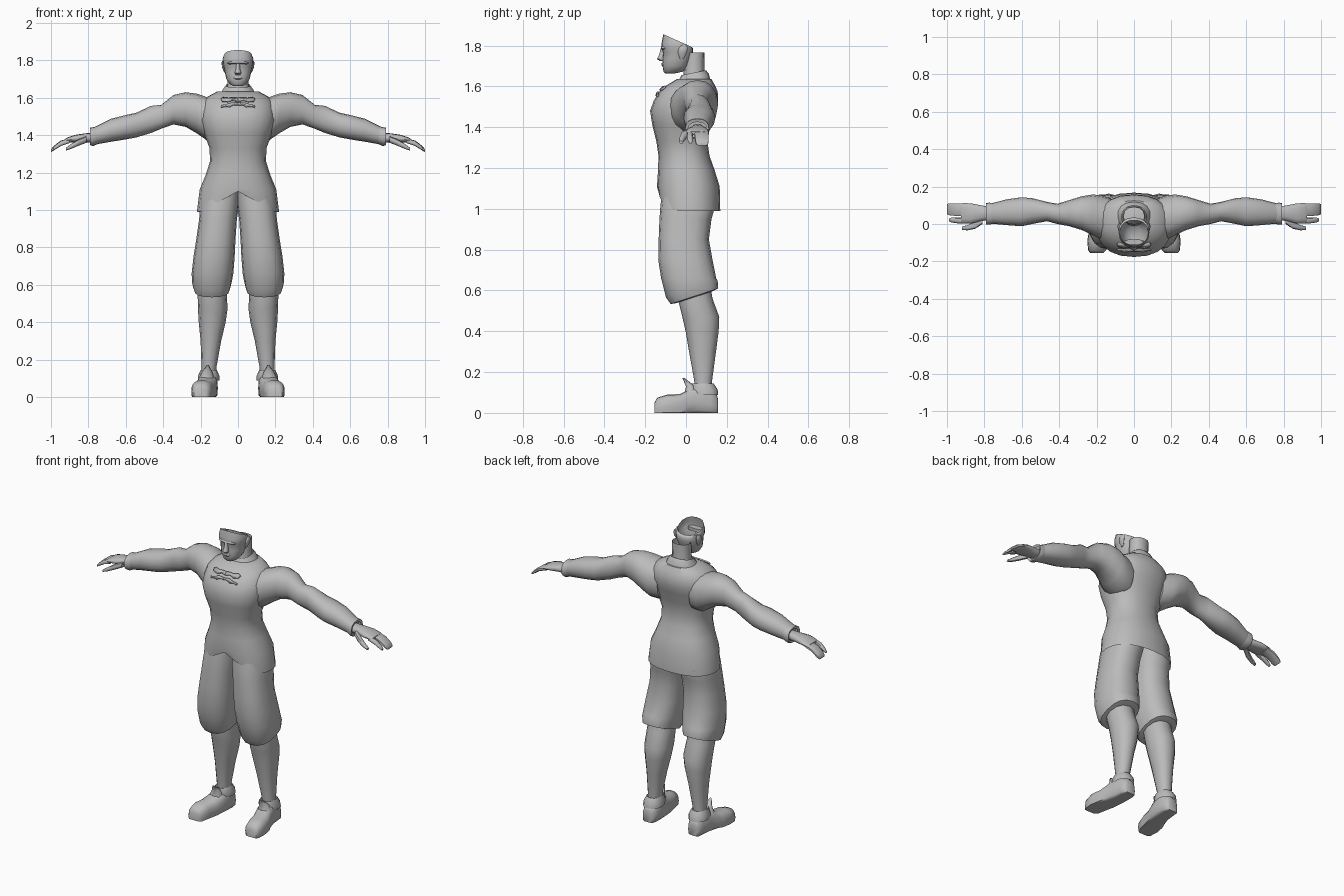
import bpy, bmesh, math

grey = bpy.data.materials.new("plain_grey")
grey.diffuse_color = (0.5, 0.5, 0.5, 1)


def finish(name, bm, mirror=False, angle=50):
    """Turn a bmesh into a smooth-shaded object, optionally mirrored across x."""
    bmesh.ops.recalc_face_normals(bm, faces=bm.faces)
    me = bpy.data.meshes.new(name)
    bm.to_mesh(me)
    bm.free()
    me.materials.append(grey)
    ob = bpy.data.objects.new(name, me)
    bpy.context.collection.objects.link(ob)
    if mirror:
        m = ob.modifiers.new("mirror", 'MIRROR')
        m.use_mirror_merge = False
    bpy.ops.object.select_all(action='DESELECT')
    ob.select_set(True)
    bpy.context.view_layer.objects.active = ob
    bpy.ops.object.shade_smooth_by_angle(angle=math.radians(angle))
    return ob


def loft(name, axis, rings, n=16, p=2.3, caps=(True, True), warp=None, mirror=False):
    """Skin rounded rings (position, a0, a1, b0, b1) placed along an axis.
    a, b are x, y for axis z; z, y for axis x; x, z for axis y."""
    bm = bmesh.new()
    loops = []
    for t, a0, a1, b0, b1 in rings:
        loop = []
        for i in range(n):
            w = 2 * math.pi * i / n
            c, s = math.cos(w), math.sin(w)
            a = (a0 + a1) / 2 + (a1 - a0) / 2 * math.copysign(abs(c) ** (2 / p), c)
            b = (b0 + b1) / 2 + (b1 - b0) / 2 * math.copysign(abs(s) ** (2 / p), s)
            co = {'z': (a, b, t), 'x': (t, b, a), 'y': (a, t, b)}[axis]
            loop.append(bm.verts.new(warp(*co) if warp else co))
        loops.append(loop)
    for l0, l1 in zip(loops, loops[1:]):
        for i in range(n):
            j = (i + 1) % n
            bm.faces.new((l0[i], l0[j], l1[j], l1[i]))
    for use, loop in zip(caps, (loops[0], loops[-1])):
        if use:
            bm.faces.new(loop)
    return finish(name, bm, mirror)


def sym(z, hw, y0, y1):
    return (z, -hw, hw, y0, y1)


# Tunic: hem rises to a notch at the front centre
def hem(x, y, z):
    if z < 1.0 and y < 0:
        z += 0.11 * max(0, 1 - abs(x) / 0.2)
    return x, y, z


loft("tunic", 'z', [
    sym(0.99, 0.22, -0.135, 0.168), sym(1.11, 0.205, -0.142, 0.165),
    sym(1.19, 0.172, -0.137, 0.14), sym(1.26, 0.15, -0.135, 0.115),
    sym(1.33, 0.152, -0.145, 0.105), sym(1.41, 0.182, -0.165, 0.12),
    sym(1.48, 0.2, -0.176, 0.145), sym(1.53, 0.2, -0.158, 0.158),
    sym(1.575, 0.19, -0.13, 0.155), sym(1.605, 0.165, -0.095, 0.142),
    sym(1.635, 0.11, -0.045, 0.125)], n=20, caps=(False, True), warp=hem)

# Standing collar, higher at the back
loft("collar", 'z', [
    sym(1.61, 0.1, -0.055, 0.12), sym(1.645, 0.08, -0.035, 0.112),
    sym(1.665, 0.066, -0.022, 0.098)], caps=(False, False),
    warp=lambda x, y, z: (x, y, z + 0.2 * (y - 0.03)))

# Neck and open-topped head with a sloping rim
loft("neck", 'z', [
    sym(1.6, 0.068, -0.02, 0.1), sym(1.68, 0.055, -0.01, 0.09),
    sym(1.765, 0.056, 0.0, 0.09)], n=12, caps=(False, False))


def rim(x, y, z):
    return x, y, min(z, 1.855 - 0.45 * (y + 0.11))


loft("head", 'z', [
    sym(1.662, 0.022, -0.1, -0.06), sym(1.672, 0.042, -0.11, -0.015),
    sym(1.70, 0.062, -0.115, 0.012), sym(1.735, 0.07, -0.114, 0.025),
    sym(1.765, 0.076, -0.112, 0.035), sym(1.785, 0.08, -0.122, 0.035),
    sym(1.81, 0.082, -0.12, 0.03), sym(1.86, 0.075, -0.111, 0.02)],
    n=20, caps=(True, False), warp=rim)
loft("nose", 'z', [
    sym(1.723, 0.012, -0.125, -0.1), sym(1.733, 0.018, -0.142, -0.1),
    sym(1.755, 0.011, -0.132, -0.1), sym(1.79, 0.009, -0.122, -0.1)], n=8)
loft("lips", 'z', [
    sym(1.697, 0.012, -0.115, -0.1), sym(1.704, 0.025, -0.121, -0.1),
    sym(1.714, 0.02, -0.119, -0.1)], n=8)
loft("brow", 'z', [
    sym(1.778, 0.052, -0.115, -0.08), sym(1.786, 0.058, -0.125, -0.08),
    sym(1.797, 0.05, -0.119, -0.08)], n=12)
loft("ear", 'z', [
    (1.735, 0.066, 0.074, -0.03, -0.01), (1.765, 0.07, 0.086, -0.04, 0.005),
    (1.79, 0.07, 0.088, -0.035, 0.01), (1.803, 0.072, 0.08, -0.02, 0.0)],
    n=8, mirror=True)

# Chest clasp: thin scalloped plates following the chest
for name, outline in (
        ("upper_clasp", [(0, 1.585), (0.03, 1.59), (0.055, 1.582), (0.085, 1.585),
                         (0.092, 1.597), (0.08, 1.604), (0.05, 1.6), (0.02, 1.603), (0, 1.6)]),
        ("lower_clasp", [(0, 1.562), (0.025, 1.564), (0.045, 1.553), (0.07, 1.556),
                         (0.09, 1.55), (0.09, 1.56), (0.06, 1.567), (0.035, 1.576), (0, 1.574)])):
    bm = bmesh.new()
    bm.faces.new([bm.verts.new((x, -0.142 + (z - 1.575) * (0.5 if z < 1.575 else 1.1)
                                + 1.2 * x * x, z)) for x, z in outline])
    plate = finish(name, bm, True)
    plate.modifiers.new("thickness", 'SOLIDIFY').thickness = 0.008

# Sleeves with wide shoulders and a cuff
loft("sleeve", 'x', [
    (0.11, 1.37, 1.60, -0.07, 0.13), (0.17, 1.375, 1.605, -0.085, 0.152),
    (0.22, 1.41, 1.622, -0.06, 0.158), (0.28, 1.445, 1.63, -0.032, 0.148),
    (0.345, 1.458, 1.615, -0.012, 0.128), (0.41, 1.435, 1.563, 0.0, 0.108),
    (0.465, 1.412, 1.557, 0.015, 0.118), (0.545, 1.388, 1.52, 0.0, 0.138),
    (0.60, 1.378, 1.508, -0.012, 0.143), (0.68, 1.365, 1.488, -0.006, 0.132),
    (0.765, 1.35, 1.445, 0.002, 0.11)], p=2.2, mirror=True)
loft("cuff", 'x', [
    (0.745, 1.355, 1.45, 0.004, 0.112), (0.775, 1.342, 1.443, -0.004, 0.114),
    (0.79, 1.347, 1.441, -0.004, 0.112), (0.785, 1.36, 1.425, 0.012, 0.1)],
    caps=(False, False), mirror=True)

# Hands
loft("palm", 'x', [
    (0.76, 1.36, 1.415, 0.025, 0.09), (0.82, 1.362, 1.41, 0.015, 0.1),
    (0.87, 1.362, 1.402, 0.002, 0.11), (0.915, 1.36, 1.387, 0.004, 0.112),
    (0.925, 1.362, 1.38, 0.01, 0.108)], n=12, mirror=True)
loft("index_finger", 'x', [
    (0.9, 1.358, 1.385, 0.004, 0.034), (0.945, 1.343, 1.37, 0.004, 0.034),
    (0.975, 1.325, 1.348, 0.008, 0.034), (0.99, 1.317, 1.332, 0.014, 0.03)], n=8, mirror=True)
loft("outer_fingers", 'x', [
    (0.9, 1.36, 1.386, 0.04, 0.11), (0.95, 1.343, 1.37, 0.042, 0.112),
    (0.985, 1.318, 1.343, 0.045, 0.112), (1.0, 1.31, 1.325, 0.05, 0.108)], n=10, p=3, mirror=True)
loft("thumb", 'x', [
    (0.81, 1.36, 1.395, 0.0, 0.045), (0.85, 1.345, 1.38, -0.026, 0.012),
    (0.89, 1.328, 1.355, -0.034, -0.006), (0.92, 1.318, 1.333, -0.032, -0.014)], n=8, mirror=True)


# Baggy trousers, hem raised at the back
def trouser_hem(x, y, z):
    return (x, y, z + 0.33 * (y + 0.04)) if z < 0.6 else (x, y, z)


loft("trouser_leg", 'z', [
    (0.54, 0.062, 0.212, -0.045, 0.13), (0.545, 0.045, 0.235, -0.075, 0.158),
    (0.585, 0.035, 0.245, -0.098, 0.155), (0.66, 0.025, 0.248, -0.122, 0.148),
    (0.75, 0.018, 0.238, -0.136, 0.13), (0.85, 0.013, 0.222, -0.134, 0.112),
    (0.95, 0.006, 0.208, -0.13, 0.125), (1.02, -0.004, 0.202, -0.125, 0.145),
    (1.12, -0.01, 0.175, -0.11, 0.135)], p=2.4, warp=trouser_hem, mirror=True)

# Lower legs
loft("calf", 'z', [
    (0.08, 0.12, 0.195, 0.045, 0.125), (0.16, 0.115, 0.195, 0.04, 0.128),
    (0.3, 0.09, 0.2, 0.015, 0.147), (0.4, 0.066, 0.21, -0.002, 0.16),
    (0.47, 0.056, 0.214, -0.018, 0.163), (0.56, 0.06, 0.216, -0.04, 0.13),
    (0.62, 0.065, 0.21, -0.04, 0.12)], n=12, p=2.2, mirror=True)

# Shoes with flat soles, ankle flap and pointed tongue
loft("shoe", 'y', [
    (-0.155, 0.165, 0.235, -0.02, 0.05), (-0.14, 0.148, 0.245, -0.03, 0.075),
    (-0.09, 0.135, 0.25, -0.03, 0.09), (-0.03, 0.122, 0.24, -0.03, 0.092),
    (0.01, 0.112, 0.225, -0.03, 0.112), (0.06, 0.108, 0.212, -0.03, 0.135),
    (0.12, 0.108, 0.205, -0.03, 0.12), (0.15, 0.12, 0.195, -0.03, 0.09),
    (0.157, 0.13, 0.185, -0.02, 0.07)], n=16, p=2.6,
    warp=lambda x, y, z: (x, y, max(z, 0)), mirror=True)
loft("ankle_flap", 'z', [
    (0.088, 0.1, 0.215, 0.03, 0.158), (0.115, 0.1, 0.213, 0.02, 0.155),
    (0.145, 0.113, 0.2, 0.03, 0.135), (0.14, 0.12, 0.193, 0.042, 0.127)],
    n=12, caps=(False, False), mirror=True)
loft("tongue", 'z', [
    (0.09, 0.125, 0.215, -0.01, 0.06), (0.13, 0.135, 0.195, 0.0, 0.045),
    (0.172, 0.157, 0.167, -0.018, -0.008)], n=8, mirror=True)
